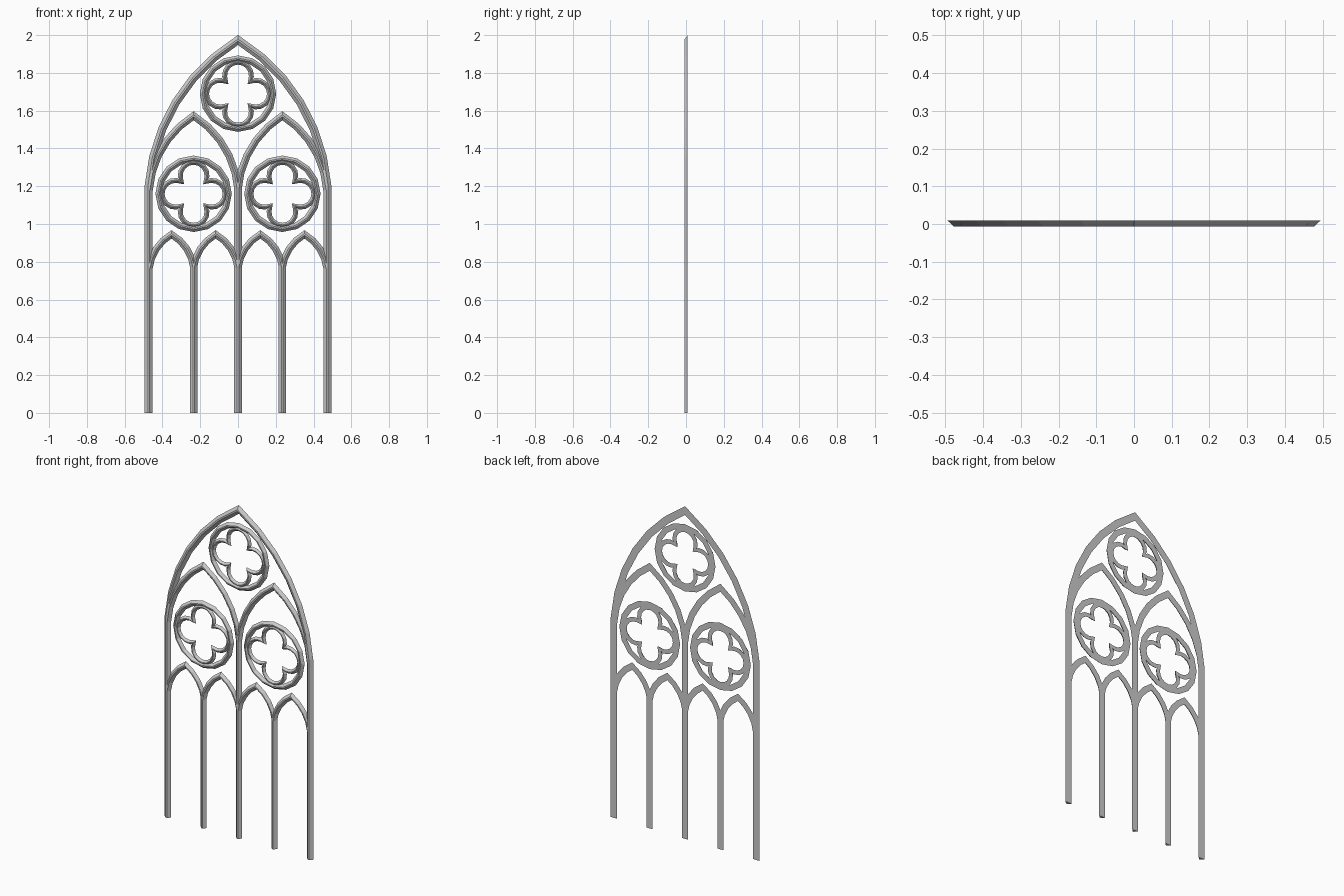
import bpy, math
from mathutils import Vector

if "Cube" in bpy.data.objects:
    bpy.data.objects.remove(bpy.data.objects["Cube"])

BACK, FRONT = 0.009, -0.007


def bar(name, pts, width, closed=False, limit=1.35, front=FRONT):
    """Sweep a chamfered moulding along a path in the XZ plane with mitred corners."""
    h = width / 2
    profile = [(-h, BACK), (-h * 0.2, front), (h * 0.2, front), (h, BACK)]
    pts = [Vector(p) for p in pts]
    n, k = len(pts), len(profile)
    verts, faces = [], []
    for i, p in enumerate(pts):
        a = pts[i - 1] if (i or closed) else None
        b = pts[(i + 1) % n] if (i < n - 1 or closed) else None
        d1 = (p - a).normalized() if a is not None else (b - p).normalized()
        d2 = (b - p).normalized() if b is not None else d1
        n1, n2 = Vector((-d1.y, d1.x)), Vector((-d2.y, d2.x))
        m = (n1 + n2).normalized()
        m *= min(1 / max(m.dot(n1), 0.01), limit)
        for off, y in profile:
            verts.append((p.x + m.x * off, y, p.y + m.y * off))
    for i in range(n if closed else n - 1):
        j = (i + 1) % n
        for e in range(k):
            f = (e + 1) % k
            faces.append((i * k + e, i * k + f, j * k + f, j * k + e))
    if not closed:
        faces += [tuple(range(k))[::-1], tuple(range((n - 1) * k, n * k))]
    me = bpy.data.meshes.new(name)
    me.from_pydata(verts, [], faces)
    me.update()
    ob = bpy.data.objects.new(name, me)
    bpy.context.collection.objects.link(ob)
    return ob


def arch(cx, half, spring, apex, segs, sweep=27):
    """Pointed arch: two mirrored circular arcs."""
    rise = apex - spring
    chord = math.hypot(half, rise)
    s = math.radians(sweep)
    r = chord / (2 * math.sin(s))
    base = math.pi / 2 - (math.atan2(rise, half) + s)
    ox, oz = -half + r * math.cos(base), spring - r * math.sin(base)
    left = []
    for i in range(segs + 1):
        t = base + 2 * s * i / segs
        left.append((ox - r * math.cos(t), oz + r * math.sin(t)))
    left[-1] = (0, apex)
    right = [(-x, z) for x, z in left[-2::-1]]
    return [(cx + x, z) for x, z in left + right]


def circle(cx, cz, r, n):
    return [(cx + r * math.sin(2 * math.pi * i / n),
             cz + r * math.cos(2 * math.pi * i / n)) for i in range(n)]


def quatrefoil(cx, cz, d, r, n):
    """Four lobes of radius r, d away from the middle, meeting in cusps."""
    q = d / math.sqrt(2)
    cusp = q + math.sqrt(r * r - q * q)
    end = math.atan2(cusp / math.sqrt(2), cusp / math.sqrt(2) - d)
    pts = []
    for lobe in range(4):
        a = lobe * math.pi / 2
        for i in range(n):
            t = -end + 2 * end * i / n
            x, z = d + r * math.cos(t), r * math.sin(t)
            pts.append((cx + x * math.cos(a) - z * math.sin(a),
                        cz + x * math.sin(a) + z * math.cos(a)))
    return pts


# Outer frame: side posts and the great arch in one run
bar("outer_frame", [(-0.473, 0)] + arch(0, 0.473, 1.2, 1.974, 6) + [(0.473, 0)], 0.043)

# Mullions
bar("centre_mullion", [(0, 0), (0, 1.22)], 0.04)
for x in (-0.235, 0.235):
    bar("side_mullion", [(x, 0), (x, 0.79)], 0.04)

# Two middle arches and four lancet arches
for x in (-0.235, 0.235):
    bar("middle_arch", arch(x, 0.235, 1.18, 1.573, 5), 0.038)
for x in (-0.352, -0.118, 0.118, 0.352):
    bar("lancet_arch", arch(x, 0.118, 0.765, 0.945, 4), 0.036)

# Round windows with quatrefoils
for x, z in ((0, 1.69), (-0.235, 1.16), (0.235, 1.16)):
    bar("round_window_ring", circle(x, z, 0.185, 16), 0.034, closed=True)
    bar("quatrefoil", quatrefoil(x, z, 0.096, 0.071, 10), 0.026, closed=True, front=-0.005)
